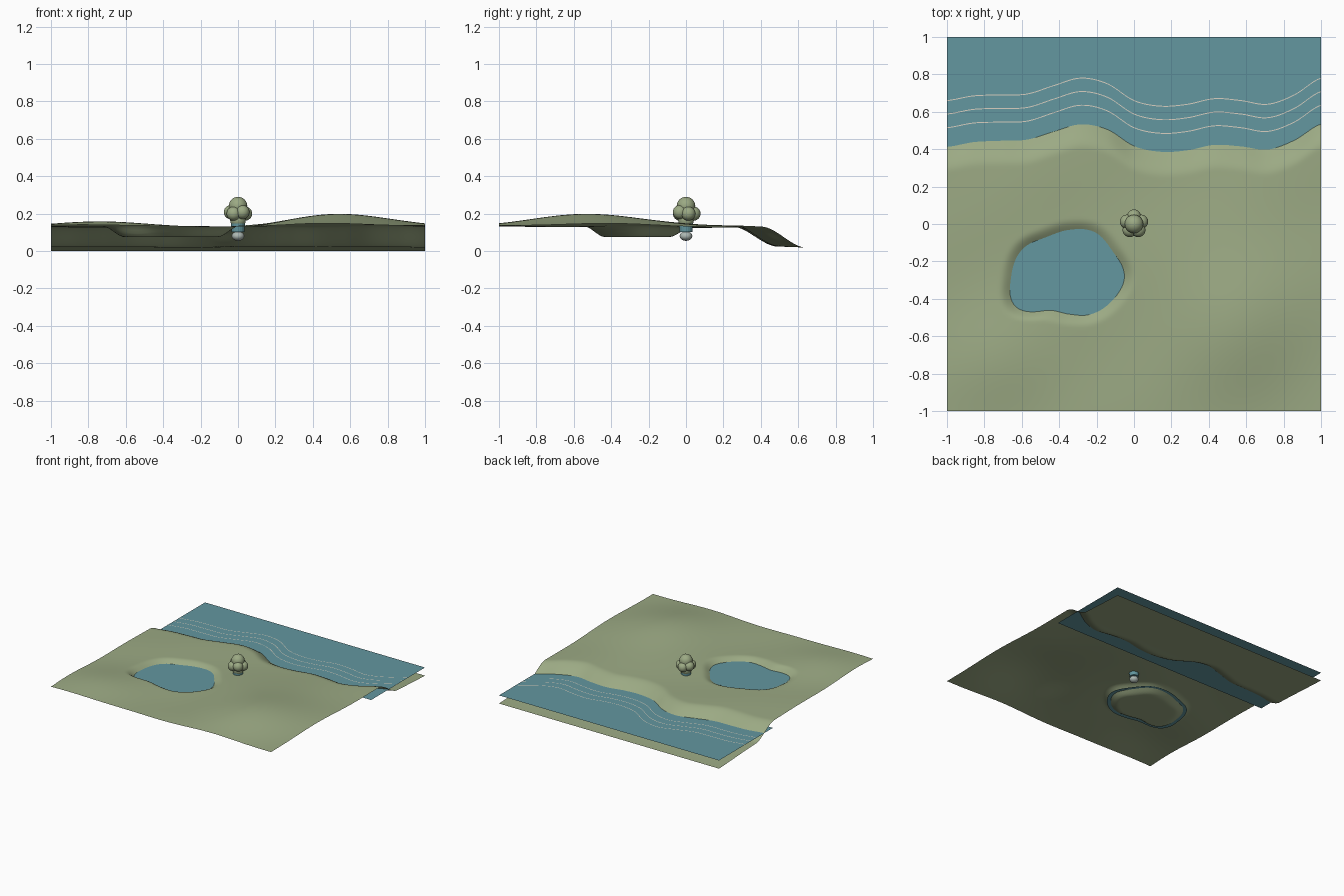
import bpy, bmesh, math
from mathutils import Vector

cube = bpy.data.objects.get("Cube")
if cube:
    bpy.data.objects.remove(cube)


def material(name, color):
    m = bpy.data.materials.new(name)
    m.use_nodes = True
    rgba = (*color, 1)
    m.diffuse_color = rgba
    m.node_tree.nodes["Principled BSDF"].inputs["Base Color"].default_value = rgba
    return m


GRASS = material("meadow green", (0.33, 0.40, 0.23))
WATER = material("water teal", (0.125, 0.31, 0.35))
FOAM = material("foam cream", (0.70, 0.64, 0.54))
STONE = material("pale stone", (0.42, 0.48, 0.45))

SEA_Z, POND_Z, FLOOR_Z = 0.067, 0.108, 0.08
POND = Vector((-0.35, -0.28))

# Shoreline y at regular steps of x, and pond radius at regular angles
SHORE = [.42, .445, .45, .455, .50, .54, .51, .42, .39, .40, .43, .42, .40, .45, .54]
RADII = [.30, .27, .27, .245, .24, .285, .305, .33, .215, .205, .235, .265]


def spline(values, t, closed=False):
    n = len(values)
    i = math.floor(t)
    f = t - i
    pick = (lambda k: values[k % n]) if closed else (lambda k: values[max(0, min(n - 1, k))])
    a, b, c, d = (pick(i + k) for k in (-1, 0, 1, 2))
    return b + 0.5 * f * (c - a + f * (2 * a - 5 * b + 4 * c - d + f * (3 * (b - c) + d - a)))


def shore(x):
    return spline(SHORE, (x + 1) / 2 * (len(SHORE) - 1))


def pond_radius(angle):
    return spline(RADII, angle / math.tau * len(RADII), True)


def smooth(a, b, v):
    t = max(0, min(1, (v - a) / (b - a)))
    return t * t * (3 - 2 * t)


def bump(x, y, cx, cy, sx, sy):
    return math.exp(-((x - cx) / sx) ** 2 - ((y - cy) / sy) ** 2)


def height(x, y):
    # Rolling meadow
    z = 0.134 + 0.07 * bump(x, y, 0.55, -0.5, 0.36, 0.45)
    z += 0.03 * bump(x, y, -0.72, -0.75, 0.3, 0.3)
    z += 0.005 * math.sin(7 * x - 3 * y) * math.cos(2 * x + 5 * y)
    # Pond bowl
    dx, dy = x - POND.x, y - POND.y
    edge = math.hypot(dx, dy) - pond_radius(math.atan2(dy, dx))
    z = FLOOR_Z + (z - FLOOR_Z) * smooth(-0.06, 0.06, edge)
    # Beach slope and seabed
    bed = 0.03 - 0.025 * smooth(0.4, 1.15, y) / smooth(0.4, 1.15, 1)
    return z + (bed - z) * smooth(-0.14, 0.1, y - shore(x))


def add_object(name, bm, mat, shade=False):
    mesh = bpy.data.meshes.new(name)
    bm.to_mesh(mesh)
    bm.free()
    mesh.materials.append(mat)
    for p in mesh.polygons:
        p.use_smooth = shade
    ob = bpy.data.objects.new(name, mesh)
    bpy.context.collection.objects.link(ob)
    return ob


# Terrain sheet
bm = bmesh.new()
bmesh.ops.create_grid(bm, x_segments=130, y_segments=130, size=1)
for v in bm.verts:
    v.co.z = height(v.co.x, v.co.y)
lowest = min(v.co.z for v in bm.verts)
for v in bm.verts:
    v.co.z -= lowest
add_object("terrain", bm, GRASS, True)

# Sea sheet tucked under the beach
bm = bmesh.new()
bm.faces.new([bm.verts.new((x, y, SEA_Z)) for x, y in ((-1, .3), (1, .3), (1, 1), (-1, 1))])
add_object("sea", bm, WATER)

# Pond sheet, reaching a little under its bank
bm = bmesh.new()
ring = []
for i in range(64):
    a = math.tau * i / 64
    r = pond_radius(a) + 0.03
    ring.append(bm.verts.new((POND.x + r * math.cos(a), POND.y + r * math.sin(a), POND_Z - lowest)))
bm.faces.new(ring)
add_object("pond_water", bm, WATER)

# Thin foam ribbons following the shore
for k, offset in enumerate((0.095, 0.168, 0.24)):
    bm = bmesh.new()
    previous = None
    for i in range(101):
        x = -1 + i / 50
        y = shore(x) + offset
        pair = [bm.verts.new((x, y + s * 0.0025, SEA_Z + 0.002)) for s in (-1, 1)]
        if previous:
            bm.faces.new((previous[0], pair[0], pair[1], previous[1]))
        previous = pair
    add_object(f"foam_line_{k + 1}", bm, FOAM)


def ball(bm, center, radius, flatten=1):
    made = bmesh.ops.create_icosphere(bm, subdivisions=3, radius=radius)["verts"]
    for v in made:
        v.co.z *= flatten
        v.co += Vector(center)


# Bushy crown: top ball, ring of side balls, lower ball
bm = bmesh.new()
ball(bm, (0, 0, 0.24), 0.05)
ball(bm, (0, 0, 0.165), 0.042)
for i in range(5):
    a = math.tau * i / 5 + math.pi / 2
    ball(bm, (0.04 * math.cos(a), 0.04 * math.sin(a), 0.2 + 0.008 * (i % 2)), 0.038)
add_object("bush_crown", bm, GRASS, True)

# Short stem with a stone below
bm = bmesh.new()
bmesh.ops.create_cone(bm, cap_ends=True, segments=20, radius1=0.034, radius2=0.038, depth=0.05)
for v in bm.verts:
    v.co.z += 0.127
stem = add_object("bush_stem", bm, WATER)
bm = bmesh.new()
ball(bm, (0, 0, 0.08), 0.034, 0.75)
add_object("buried_stone", bm, STONE, True)
